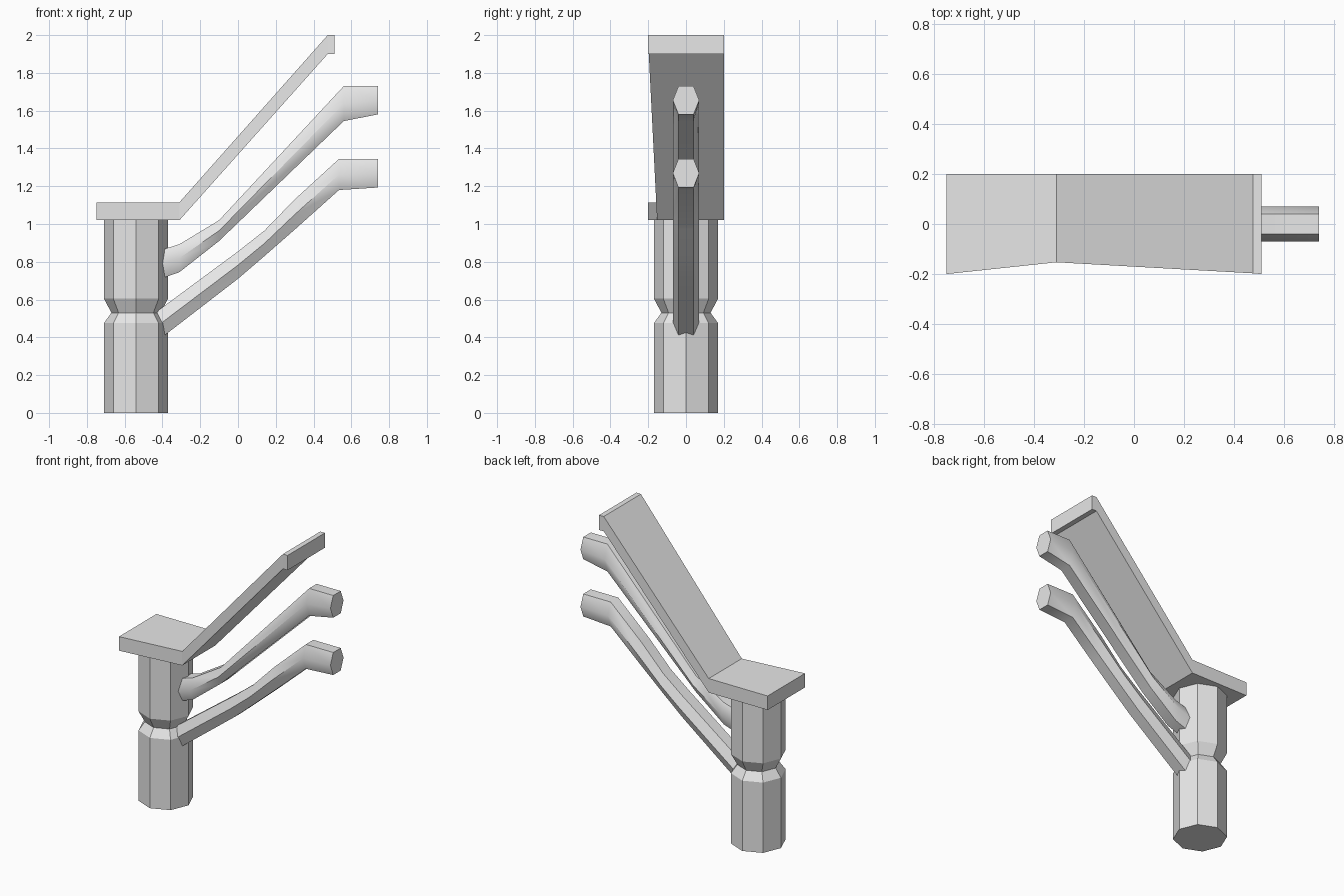
import bpy
import bmesh
from math import cos, sin, tau, radians

cube = bpy.data.objects.get("Cube")
if cube:
    bpy.data.objects.remove(cube, do_unlink=True)

grey = bpy.data.materials.new("light_grey")
grey.use_nodes = True
grey.diffuse_color = (0.8, 0.8, 0.8, 1)
grey.node_tree.nodes["Principled BSDF"].inputs["Base Color"].default_value = (0.8, 0.8, 0.8, 1)


def loft(name, rings, smooth_angle=None):
    """Skin a closed solid through a list of equal-sized rings of points."""
    bm = bmesh.new()
    loops = [[bm.verts.new(p) for p in ring] for ring in rings]
    for a, b in zip(loops, loops[1:]):
        for i in range(len(a)):
            j = (i + 1) % len(a)
            bm.faces.new((a[i], a[j], b[j], b[i]))
    bm.faces.new(loops[0])
    bm.faces.new(loops[-1])
    bmesh.ops.recalc_face_normals(bm, faces=bm.faces)
    mesh = bpy.data.meshes.new(name)
    bm.to_mesh(mesh)
    bm.free()
    mesh.materials.append(grey)
    obj = bpy.data.objects.new(name, mesh)
    bpy.context.collection.objects.link(obj)
    if smooth_angle:
        bpy.ops.object.select_all(action="DESELECT")
        obj.select_set(True)
        bpy.context.view_layer.objects.active = obj
        bpy.ops.object.shade_smooth_by_angle(angle=radians(smooth_angle))
    return obj


# Eight-sided post with a pinched neck: (height, radius)
post_profile = [(0, 0.17), (0.475, 0.17), (0.53, 0.13), (0.605, 0.17), (1.02, 0.17)]
loft("post", [[(-0.54 + r * cos(tau * i / 8), r * sin(tau * i / 8), z) for i in range(8)]
              for z, r in post_profile])

# Flat handrail, level over the post and then rising: (x, underside, top, front y)
rail_sections = [(-0.75, 1.02, 1.115, -0.2), (-0.31, 1.02, 1.115, -0.153),
                 (0.475, 1.9, 2.0, -0.197), (0.51, 1.9, 2.0, -0.2)]
loft("handrail", [[(x, y, low), (x, 0.2, low), (x, 0.2, top), (x, y, top)]
                  for x, low, top, y in rail_sections])


# Six-sided lower rails that start inside the post: (x, underside, top)
def lower_rail(name, sections):
    rings = []
    for x, low, top in sections:
        mid = (low + top) / 2
        rings.append([(x, -0.04, low), (x, 0.04, low), (x, 0.07, mid),
                      (x, 0.04, top), (x, -0.04, top), (x, -0.07, mid)])
    loft(name, rings, 50)


lower_rail("upper_bar", [(-0.48, 0.685, 0.84), (-0.31, 0.745, 0.893), (-0.1, 0.91, 1.02),
                         (0.56, 1.545, 1.73), (0.74, 1.58, 1.73)])
lower_rail("lower_bar", [(-0.48, 0.34, 0.5), (0, 0.71, 0.855), (0.14, 0.83, 0.965),
                         (0.3, 0.97, 1.13), (0.535, 1.18, 1.345), (0.74, 1.193, 1.345)])
